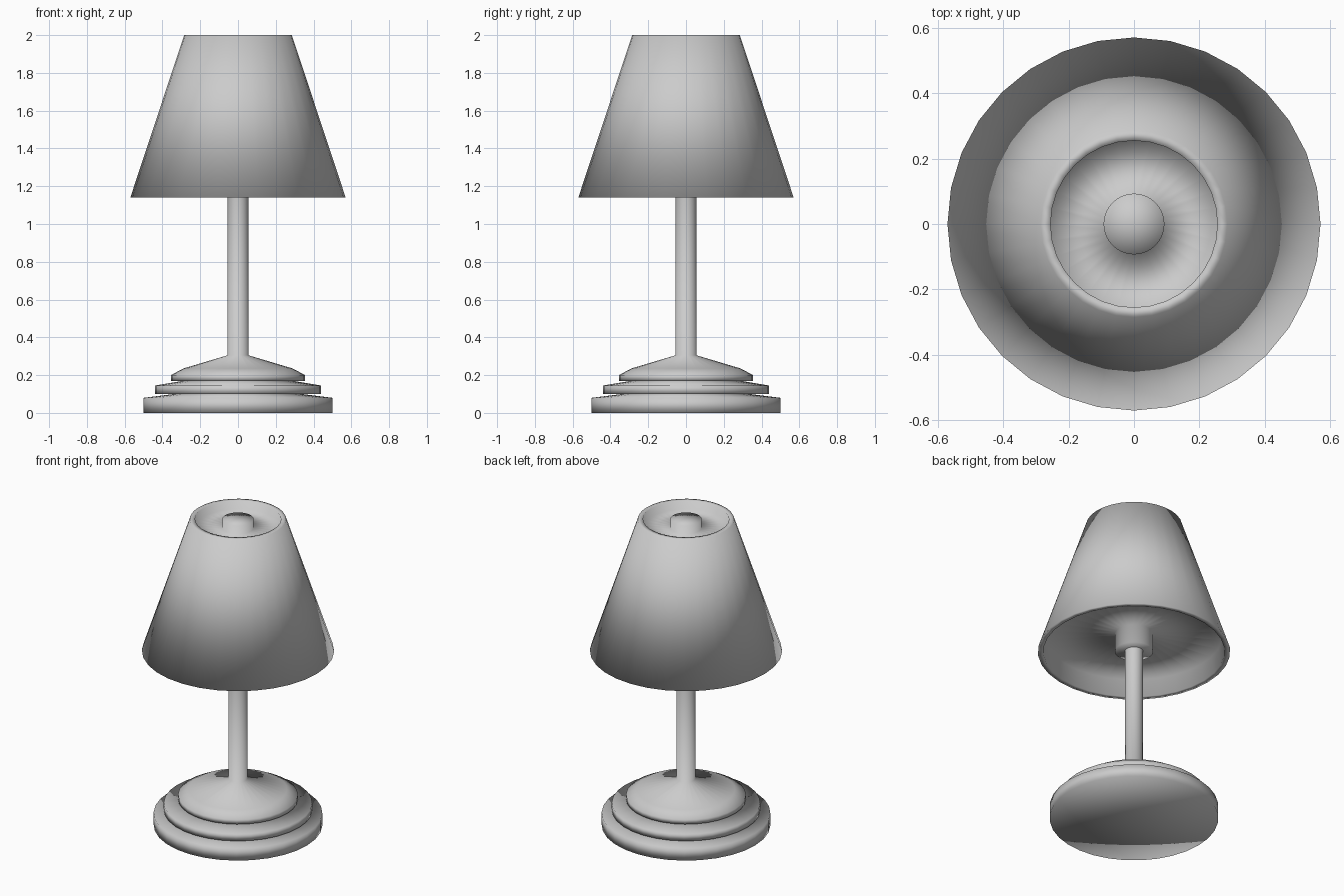
import bpy
import bmesh
from math import cos, sin, tau

if "Cube" in bpy.data.objects:
    bpy.data.objects.remove(bpy.data.objects["Cube"])

SIDES = 32


def lathe(name, profile):
    """Revolve (radius, z) points around z; radius 0 makes a pole vertex."""
    bm = bmesh.new()
    rings = []
    for r, z in profile:
        if r == 0:
            rings.append([bm.verts.new((0, 0, z))] * SIDES)
        else:
            rings.append([bm.verts.new((r * cos(tau * i / SIDES), r * sin(tau * i / SIDES), z))
                          for i in range(SIDES)])
    for a, b in zip(rings, rings[1:]):
        for i in range(SIDES):
            j = (i + 1) % SIDES
            corners = list(dict.fromkeys((a[i], a[j], b[j], b[i])))
            bm.faces.new(corners).smooth = True
    bmesh.ops.recalc_face_normals(bm, faces=bm.faces)
    mesh = bpy.data.meshes.new(name)
    bm.to_mesh(mesh)
    bm.free()
    obj = bpy.data.objects.new(name, mesh)
    bpy.context.collection.objects.link(obj)
    return obj


# Stepped base: three tiers with narrow grooves, and the pole rising from it
lathe("base_and_pole", [
    (0, 0), (0.50, 0), (0.50, 0.08),
    (0.34, 0.10), (0.44, 0.10), (0.44, 0.145),
    (0.29, 0.17), (0.355, 0.17), (0.355, 0.20), (0.29, 0.235),
    (0.055, 0.305), (0.055, 1.14),
])

# Shade: tapered shell with a recessed ceiling and floor, flush socket in the middle
lathe("shade", [
    (0, 1.14), (0.113, 1.14), (0.113, 1.26),
    (0.525, 1.25), (0.537, 1.14), (0.57, 1.14),
    (0.285, 2.0), (0.255, 2.0), (0.255, 1.945),
    (0.093, 1.945), (0.093, 2.0), (0, 2.0),
])
